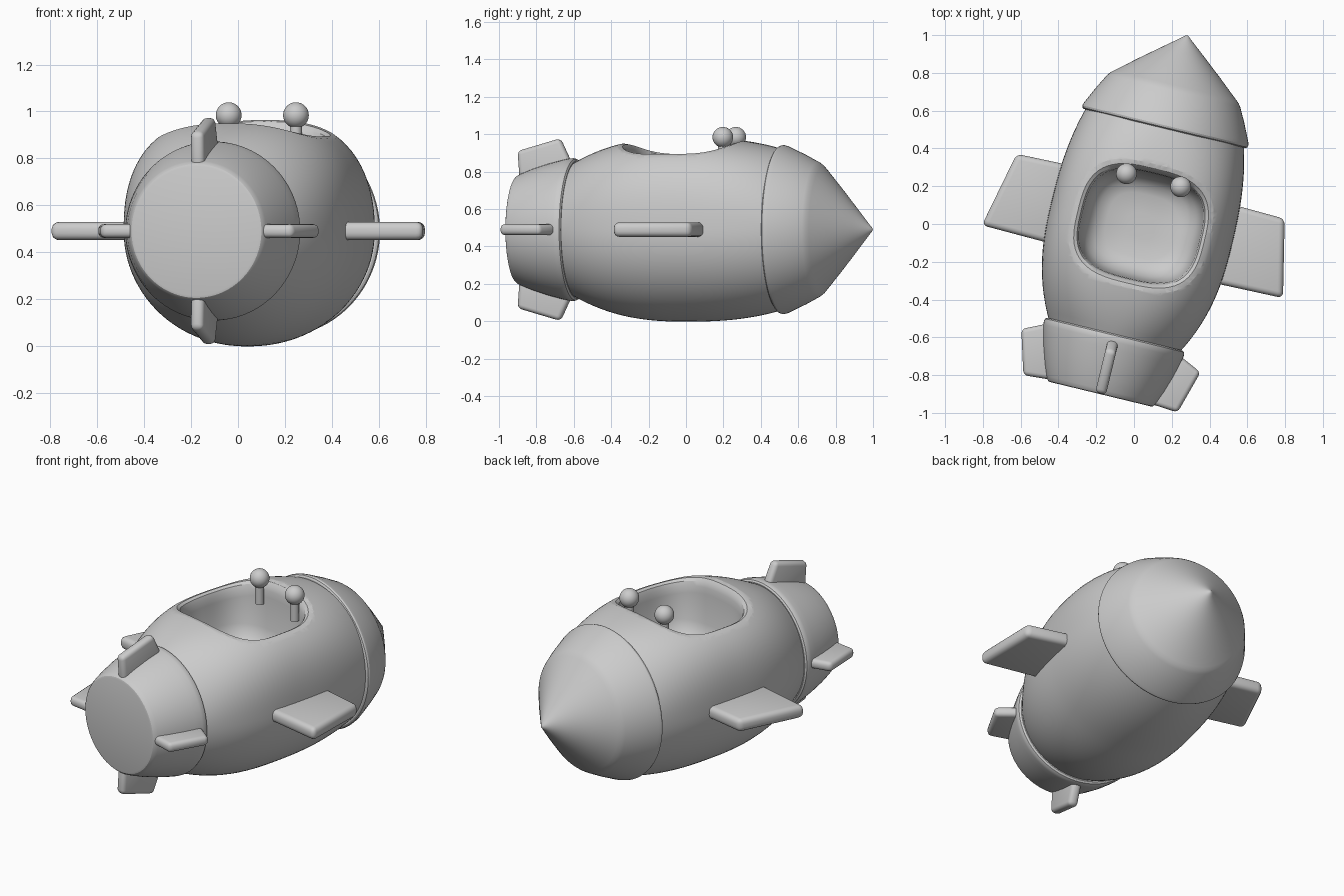
import bpy, bmesh, math
from mathutils import Matrix

cube = bpy.data.objects.get("Cube")
if cube:
    bpy.data.objects.remove(cube, do_unlink=True)

# The ship is built along local y, then turned and lifted into place
PLACE = Matrix.Translation((0.04, 0, 0.49)) @ Matrix.Rotation(math.radians(-13.6), 4, 'Z')

grey = bpy.data.materials.new("light_grey")
grey.use_nodes = True
COLOUR = (0.6, 0.6, 0.6, 1)
grey.diffuse_color = COLOUR
grey.node_tree.nodes["Principled BSDF"].inputs["Base Color"].default_value = COLOUR


def select(ob):
    bpy.ops.object.select_all(action='DESELECT')
    ob.select_set(True)
    bpy.context.view_layer.objects.active = ob


def finish(bm, name, angle=30):
    bmesh.ops.recalc_face_normals(bm, faces=bm.faces[:])
    mesh = bpy.data.meshes.new(name)
    bm.to_mesh(mesh)
    bm.free()
    mesh.transform(PLACE)
    mesh.materials.append(grey)
    ob = bpy.data.objects.new(name, mesh)
    bpy.context.collection.objects.link(ob)
    select(ob)
    bpy.ops.object.shade_smooth_by_angle(angle=math.radians(angle))
    return ob


def loft(rings):
    """Skin a list of closed point rings and cap both ends."""
    bm = bmesh.new()
    loops = [[bm.verts.new(p) for p in ring] for ring in rings]
    for a, b in zip(loops, loops[1:]):
        for i in range(len(a)):
            j = (i + 1) % len(a)
            bm.faces.new((a[i], a[j], b[j], b[i]))
    bm.faces.new(loops[0])
    bm.faces.new(loops[-1])
    return bm


def circle(count):
    return [(math.cos(t), math.sin(t)) for t in
            (2 * math.pi * i / count for i in range(count))]


def lathe(name, profile):
    return finish(loft([[(r * c, s, r * d) for c, d in circle(96)] for s, r in profile]), name)


# Hull shape: barrel radius, with squarer shoulders beside the cockpit
def radius(s):
    drop, length = (0.13, 0.6) if s < 0 else (0.06, 0.52)
    return 0.492 - drop * (abs(s) / length) ** 2.5


def power(s):
    return 2 + 0.75 * max(0, 1 - (s / 0.6) ** 2)


def hull_point(s, c, d):
    n = power(s) if d > 0 else 2
    r = radius(s) / (abs(c) ** n + abs(d) ** n) ** (1 / n)
    return (r * c, s, r * d)


def hull_height(p, s):
    n = power(s)
    return (radius(s) ** n - abs(p) ** n) ** (1 / n)


stations = [-0.615 + 1.155 * i / 48 for i in range(49)]
hull = finish(loft([[hull_point(s, c, d) for c, d in circle(96)] for s in stations]), "hull")


# Cockpit cutter: rounded bowl whose lip flares out along the hull surface
def bowl_ring(scale, depth, follow):
    ring = []
    for c, d in circle(80):
        k = scale / (abs(c) ** 3 + abs(d) ** 3) ** (1 / 3)
        p, s = 0.37 * k * c, 0.335 * k * d - 0.01
        ring.append((p, s, depth + (hull_height(p, s) if follow else 0)))
    return ring


FLOOR = 0.06
bowl = [bowl_ring(k, FLOOR + z, False) for k, z in
        ((0.2, 0), (0.5, 0.005), (0.65, 0.025), (0.76, 0.07), (0.82, 0.13))]
bowl += [bowl_ring(k, z, True) for k, z in
         ((0.85, -0.10), (0.86, -0.06), (0.885, -0.03), (0.93, -0.01), (1.0, 0.0), (1.1, 0.015))]
bowl.append(bowl_ring(1.1, 0.7, False))
cutter = finish(loft(bowl), "cockpit_cutter")
cutter.hide_render = True

cut = hull.modifiers.new("cockpit", 'BOOLEAN')
cut.operation = 'DIFFERENCE'
cut.solver = 'EXACT'
cut.object = cutter
select(hull)
bpy.ops.object.modifier_apply(modifier=cut.name)
bpy.data.objects.remove(cutter, do_unlink=True)
bpy.ops.object.shade_smooth_by_angle(angle=math.radians(40))

# Tail section with a rounded front lip
lathe("tail_section", [(-0.927, 0.275), (-0.924, 0.285), (-0.915, 0.293), (-0.90, 0.30),
                       (-0.84, 0.324), (-0.75, 0.353), (-0.68, 0.371), (-0.64, 0.38),
                       (-0.62, 0.382), (-0.607, 0.378), (-0.60, 0.368), (-0.60, 0.33)])

# Nose collar and cone
lathe("nose_cone", [(0.52, 0.40), (0.52, 0.44), (0.526, 0.449), (0.537, 0.452), (0.555, 0.447),
                    (0.65, 0.402), (0.725, 0.362), (0.742, 0.349), (0.756, 0.333),
                    (0.85, 0.222), (0.94, 0.112), (1.01, 0.025), (1.022, 0.012), (1.027, 0.002)])


# Wings and tail fins: bevelled slabs turned around the ship's axis
def fin(name, outline, thick, bevel, turn):
    bm = loft([[(p, s, z) for p, s in outline] for z in (-thick / 2, thick / 2)])
    bmesh.ops.bevel(bm, geom=bm.edges[:], offset=bevel, segments=4, profile=0.5, affect='EDGES')
    bm.transform(Matrix.Rotation(math.radians(turn), 4, 'Y'))
    return finish(bm, name, 40)


WING = [(0.38, -0.215), (0.82, -0.205), (0.73, 0.205), (0.38, 0.215)]
TAIL_FIN = [(0.22, -0.91), (0.42, -0.925), (0.488, -0.69), (0.36, -0.63), (0.22, -0.63)]
for side, turn in (("left", 0), ("right", 180)):
    fin(side + "_wing", WING, 0.078, 0.03, turn)
for side, turn in (("left", 0), ("bottom", 90), ("right", 180), ("top", 270)):
    fin(side + "_tail_fin", TAIL_FIN, 0.058, 0.024, turn)

# Control sticks with ball tops
for side, p in (("left", 0.155), ("right", -0.14)):
    spot = Matrix.Translation((p, 0.24, 0))
    bm = bmesh.new()
    bmesh.ops.create_cone(bm, cap_ends=True, segments=12, radius1=0.026, radius2=0.026,
                          depth=0.14, matrix=spot @ Matrix.Translation((0, 0, 0.41)))
    finish(bm, side + "_stick", 40)
    bm = bmesh.new()
    bmesh.ops.create_uvsphere(bm, u_segments=32, v_segments=16, radius=0.055,
                              matrix=spot @ Matrix.Translation((0, 0, 0.494)))
    finish(bm, side + "_stick_ball", 60)
